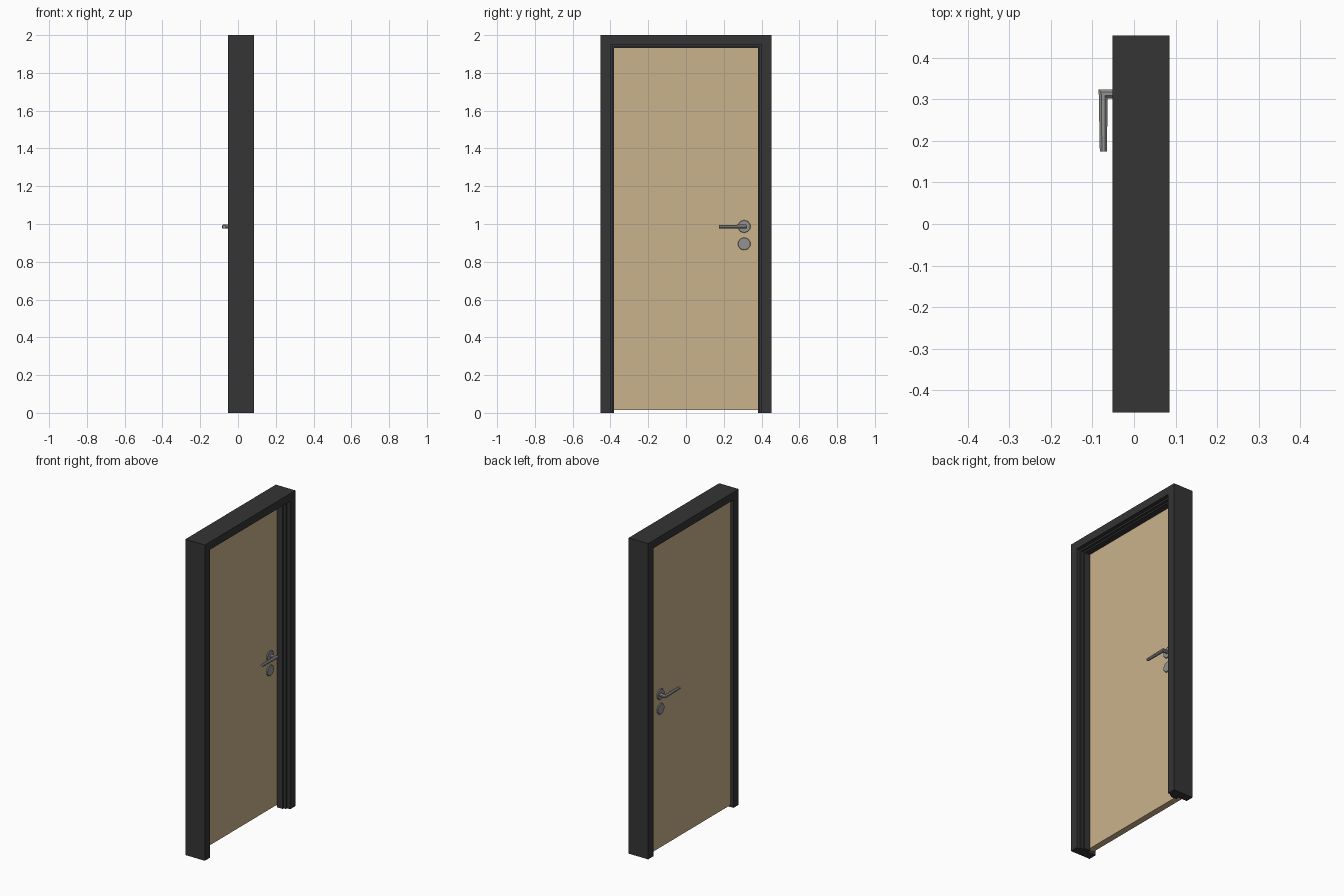
import bpy, bmesh, math

if "Cube" in bpy.data.objects:
    bpy.data.objects.remove(bpy.data.objects["Cube"])


def material(name, rgb):
    m = bpy.data.materials.new(name)
    m.diffuse_color = (*rgb, 1)
    m.use_nodes = True
    m.node_tree.nodes["Principled BSDF"].inputs["Base Color"].default_value = m.diffuse_color
    return m


DARK = material("dark_grey", (0.035, 0.035, 0.035))
WOOD = material("light_wood", (0.59, 0.45, 0.265))
METAL = material("grey_metal", (0.29, 0.29, 0.285))


def finish(name, bm, mat):
    bmesh.ops.recalc_face_normals(bm, faces=bm.faces[:])
    me = bpy.data.meshes.new(name)
    bm.to_mesh(me)
    bm.free()
    me.materials.append(mat)
    ob = bpy.data.objects.new(name, me)
    bpy.context.collection.objects.link(ob)
    return ob


def loft(name, rings, mat):
    """Skin a list of equal-sized vertex rings and cap both ends."""
    bm = bmesh.new()
    vr = [[bm.verts.new(p) for p in r] for r in rings]
    n = len(vr[0])
    for a, b in zip(vr, vr[1:]):
        for i in range(n):
            j = (i + 1) % n
            bm.faces.new((a[i], a[j], b[j], b[i]))
    bm.faces.new(vr[0])
    bm.faces.new(vr[-1])
    return finish(name, bm, mat)


# Frame: stepped jamb profile (x, inset from outer edge) swept up, across and down
HW, H = 0.453, 2.0
profile = [(-0.052, 0), (-0.052, 0.052), (0.007, 0.052), (0.007, 0.073),
           (0.046, 0.073), (0.046, 0.063), (0.062, 0.063), (0.062, 0.052),
           (0.085, 0.052), (0.085, 0)]
loft("door_frame", [
    [(x, -HW + d, 0) for x, d in profile],
    [(x, -HW + d, H - d * 0.95) for x, d in profile],
    [(x, HW - d, H - d * 0.95) for x, d in profile],
    [(x, HW - d, 0) for x, d in profile]], DARK)

# Door leaf, sitting in the rebate with a gap at the floor
X0, X1 = -0.034, 0.006
loft("door_leaf", [
    [(x, -0.399, 0.015), (x, 0.399, 0.015), (x, 0.399, 1.949), (x, -0.399, 1.949)]
    for x in (X0, X1)], WOOD)


def circle(r, n):
    return [(r * math.cos(2 * math.pi * (i + 0.5) / n),
             r * math.sin(2 * math.pi * (i + 0.5) / n)) for i in range(n)]


# Handle sets on both sides
for side, base, s in (("back", X0, -1), ("front", X1, 1)):
    # Round plates for the handle and the lock
    for part, z in (("handle_plate", 0.987), ("lock_plate", 0.895)):
        loft(f"{side}_{part}", [
            [(base + s * o, 0.308 + a, z + b) for a, b in circle(r, 10)]
            for o, r in ((-0.002, 0.034), (0.006, 0.034), (0.008, 0.032))], METAL)

    # Lever: neck, mitred elbow, tapered grip
    y, z, out = 0.313, 0.986, 0.0405
    c, t = circle(0.0114, 8), circle(0.0095, 8)
    loft(f"{side}_lever", [
        [(base + s * 0.004, y + a, z + b) for a, b in c],
        [(base + s * (out + a), y + a, z + b) for a, b in c],
        [(base + s * (out - 0.001 + a), 0.174, z + b) for a, b in t]], METAL)
